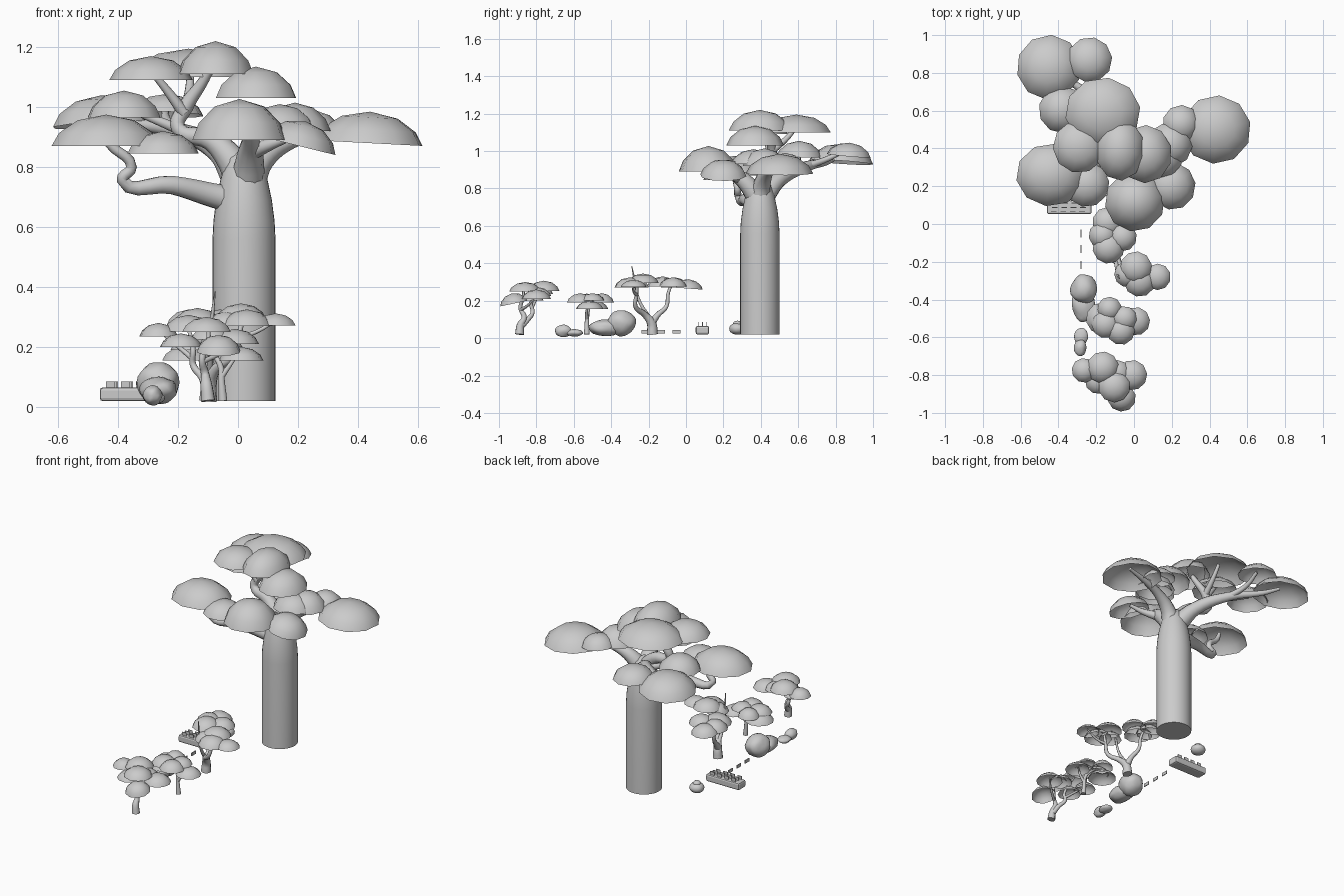
import bpy, bmesh, math, random
from mathutils import Vector, Matrix, noise
random.seed(4)


def finish(name, bm, smooth=True):
    bmesh.ops.recalc_face_normals(bm, faces=bm.faces)
    me = bpy.data.meshes.new(name)
    bm.to_mesh(me)
    bm.free()
    for p in me.polygons:
        p.use_smooth = smooth
    ob = bpy.data.objects.new(name, me)
    bpy.context.collection.objects.link(ob)
    return ob


def rings(bm, profile, n, phase=0.0, open_end=True):
    """Surface of revolution from (radius, z) points; zero radius closes to a point."""
    loops = []
    for r, z in profile:
        if r == 0:
            loops.append([bm.verts.new((0, 0, z))])
        else:
            loops.append([bm.verts.new((r * math.cos(phase + math.tau * i / n),
                                        r * math.sin(phase + math.tau * i / n), z)) for i in range(n)])
    for a, b in zip(loops, loops[1:]):
        for i in range(n):
            j = (i + 1) % n
            if len(b) == 1:
                bm.faces.new((a[i], a[j], b[0]))
            else:
                bm.faces.new((a[i], a[j], b[j], b[i]))
    if not open_end:
        bm.faces.new(loops[0])


def canopy(name, x, y, z, r, h, tx=0, ty=0, sy=1):
    """Open ten-sided leaf dome, tilted about x and y (degrees)."""
    bm = bmesh.new()
    rings(bm, [(1, 0), (.86, .42), (.52, .82), (0, 1)], 10, random.random())
    bm.transform(Matrix.Translation((x, y, z)) @ Matrix.Rotation(math.radians(tx), 4, 'X')
                 @ Matrix.Rotation(math.radians(ty), 4, 'Y') @ Matrix.Diagonal((r, r * sy, h, 1)))
    return finish(name, bm)


def branch(name, pts):
    """Smooth tapering limb through (x, y, z, radius) points."""
    cu = bpy.data.curves.new(name, 'CURVE')
    cu.dimensions = '3D'
    cu.bevel_depth, cu.bevel_resolution = 1, 3
    cu.resolution_u, cu.use_fill_caps = 5, True
    sp = cu.splines.new('BEZIER')
    sp.bezier_points.add(len(pts) - 1)
    for b, p in zip(sp.bezier_points, pts):
        b.co, b.radius = p[:3], p[3]
        b.handle_left_type = b.handle_right_type = 'AUTO'
    tmp = bpy.data.objects.new(name, cu)
    bpy.context.collection.objects.link(tmp)
    me = bpy.data.meshes.new_from_object(tmp.evaluated_get(bpy.context.evaluated_depsgraph_get()))
    bpy.data.objects.remove(tmp)
    for p in me.polygons:
        p.use_smooth = True
    ob = bpy.data.objects.new(name, me)
    bpy.context.collection.objects.link(ob)


def box(name, c, s, bevel=0):
    bm = bmesh.new()
    bmesh.ops.create_cube(bm, size=1, matrix=Matrix.Translation(c) @ Matrix.Diagonal((*s, 1)))
    if bevel:
        bmesh.ops.bevel(bm, geom=bm.edges[:], offset=bevel, segments=2, affect='EDGES', profile=.5)
    return finish(name, bm, False)


def rock(name, blobs, amount=.12):
    """Lumpy stone made of overlapping ellipsoids (centre, radii)."""
    for k, (c, s) in enumerate(blobs):
        bm = bmesh.new()
        bmesh.ops.create_icosphere(bm, subdivisions=3, radius=1)
        for v in bm.verts:
            v.co *= 1 + amount * noise.noise(v.co * 1.6 + Vector(c) * 9)
        bm.transform(Matrix.Translation(c) @ Matrix.Diagonal((*s, 1)))
        finish(f"{name}_{k}", bm)


# large tree: trunk
bm = bmesh.new()
rings(bm, [(.105, .02), (.105, .56), (.102, .62), (.093, .69), (.078, .76), (.055, .83), (0, .87)], 32, 0, False)
trunk = finish("large_trunk", bm)
trunk.location = (.02, .395, 0)
trunk.data.polygons[-1].use_smooth = False

# large tree: limbs
branch("limb_left", [(.02, .39, .68, .05), (-.08, .37, .705, .042), (-.22, .32, .74, .032), (-.385, .28, .757, .02),
                     (-.355, .275, .80, .018), (-.43, .26, .88, .016), (-.45, .26, .93, .01)])
branch("limb_top", [(.02, .40, .74, .065), (-.02, .41, .82, .05), (-.09, .43, .89, .036), (-.2, .45, .93, .024),
                    (-.175, .46, 1.0, .026), (-.12, .44, 1.08, .018), (-.08, .41, 1.15, .012)])
branch("limb_top_left", [(-.18, .45, .98, .02), (-.24, .43, 1.06, .014), (-.29, .41, 1.12, .01)])
branch("limb_top_back", [(-.17, .46, 1.0, .02), (-.16, .55, 1.08, .014), (-.16, .6, 1.15, .01)])
branch("limb_right", [(.03, .39, .74, .06), (.08, .41, .83, .045), (.18, .44, .89, .028), (.3, .47, .915, .018),
                      (.45, .5, .935, .01)])
branch("limb_front", [(.03, .39, .74, .06), (.04, .31, .84, .045), (.04, .22, .9, .026), (.01, .13, .97, .01)])
branch("limb_front_right", [(.04, .29, .85, .03), (.12, .23, .88, .018), (.2, .2, .91, .01)])
branch("limb_back", [(.01, .41, .75, .06), (-.06, .5, .85, .042), (-.2, .65, .92, .028), (-.36, .77, .95, .016),
                     (-.45, .82, .99, .01)])
branch("limb_back_fork", [(-.2, .65, .92, .02), (-.24, .76, .96, .015), (-.24, .86, 1.01, .01)])
branch("limb_back_side", [(-.16, .6, .91, .02), (-.28, .6, .96, .015), (-.38, .61, 1.0, .01)])

# large tree: canopies (x, y, base z, radius, height, tilts, y stretch)
for i, c in enumerate([
        (-.45, .83, .94, .172, .10, -4, -3), (-.235, .87, .975, .12, .07, -5, 2),
        (-.38, .605, .965, .125, .09), (-.165, .59, 1.10, .2, .095, 0, 0, .93),
        (-.29, .41, 1.09, .14, .08), (-.075, .395, 1.11, .13, .11, 0, 0, 1.28),
        (.06, .37, 1.03, .14, .105, 0, 0, 1.1), (.005, .12, .89, .16, .137),
        (.205, .2, .87, .125, .085, 0, 14), (.435, .5, .88, .185, .105, 0, 3, .98),
        (.19, .42, .92, .12, .095), (.25, .53, .92, .1, .07, 0, 5),
        (-.44, .26, .87, .185, .105, 0, 0, .9), (-.25, .21, .845, .12, .075),
        (.14, .36, .93, .12, .08)]):
    canopy(f"large_canopy_{i}", *c)

# small forked tree near the large one
branch("forked_trunk", [(-.10, -.18, .02, .03), (-.095, -.185, .08, .025), (-.075, -.22, .125, .017),
                        (-.02, -.27, .17, .012), (0, -.265, .23, .010), (.02, -.26, .31, .006)])
branch("forked_limb", [(-.098, -.185, .08, .022), (-.105, -.15, .125, .015), (-.125, -.105, .17, .011),
                       (-.13, -.095, .24, .009), (-.14, -.07, .30, .006)])
branch("forked_side_limb", [(0, -.265, .23, .009), (.06, -.28, .25, .007), (.13, -.28, .29, .005)])
branch("bare_twig", [(-.095, -.19, .10, .012), (-.09, -.25, .2, .008), (-.085, -.275, .31, .006),
                     (-.076, -.29, .385, .002)])
for i, c in enumerate([(-.14, .01, .265, .08, .05, -4), (-.06, -.07, .275, .075, .05), (-.165, -.06, .27, .075, .055),
                       (-.135, -.125, .275, .085, .055), (.01, -.23, .295, .085, .05), (.125, -.28, .272, .07, .04),
                       (-.035, -.265, .27, .07, .05), (.03, -.3, .27, .085, .055)]):
    canopy(f"forked_canopy_{i}", *c)

# smallest tree
branch("small_trunk", [(-.05, -.53, .02, .015), (-.055, -.53, .08, .012), (-.06, -.525, .14, .01),
                       (-.10, -.51, .19, .007), (-.15, -.5, .22, .004)])
branch("small_limb", [(-.055, -.53, .10, .01), (-.02, -.53, .15, .007), (0, -.52, .18, .004)])
for i, c in enumerate([(-.17, -.5, .155, .085, .05), (-.13, -.45, .19, .065, .05), (.01, -.515, .155, .075, .045),
                       (-.07, -.565, .19, .075, .05), (-.15, -.53, .19, .075, .048), (-.05, -.5, .2, .065, .04)]):
    canopy(f"small_canopy_{i}", *c)

# front tree
branch("front_trunk", [(-.10, -.89, .02, .024), (-.105, -.885, .07, .02), (-.11, -.865, .11, .014),
                       (-.12, -.885, .16, .011), (-.1, -.87, .22, .008), (-.1, -.87, .28, .005)])
branch("front_limb", [(-.105, -.885, .06, .017), (-.12, -.845, .1, .013), (-.15, -.82, .14, .011),
                      (-.15, -.83, .19, .009), (-.17, -.76, .28, .005)])
branch("front_left_limb", [(-.15, -.825, .16, .009), (-.21, -.8, .21, .007), (-.27, -.77, .26, .004)])
branch("front_right_limb", [(-.12, -.885, .15, .009), (-.06, -.84, .18, .007), (-.01, -.8, .23, .004)])
for i, c in enumerate([(-.165, -.76, .252, .085, .055), (-.265, -.775, .235, .065, .045), (-.01, -.8, .21, .08, .05),
                       (-.105, -.86, .25, .085, .05), (-.065, -.92, .185, .075, .055, 12),
                       (-.19, -.83, .2, .07, .045), (-.09, -.79, .225, .07, .045)]):
    canopy(f"front_canopy_{i}", *c)

# stones
rock("big_stone", [((-.265, -.345, .08), (.07, .078, .07)), ((-.265, -.43, .055), (.062, .09, .045))])
rock("small_stone", [((-.285, -.655, .038), (.032, .045, .034)), ((-.28, -.595, .028), (.036, .045, .02))])
rock("round_stone", [((-.27, .275, .05), (.044, .044, .032)), ((-.27, .275, .075), (.024, .024, .018))], .05)

# planter block with thin fins on top
box("planter", (-.343, .088, .042), (.236, .072, .046), .01)
for r in range(3):
    for k in range(4):
        box(f"planter_fin_{r}_{k}", (-.425 + k * .05 + r * .005, .065 + r * .023, .073), (.03, .004, .024))

# upright edging plates
for k in range(3):
    box(f"edging_plate_{k}", (-.28, -.05 - .083 * k, .034), (.005, .042, .02))
